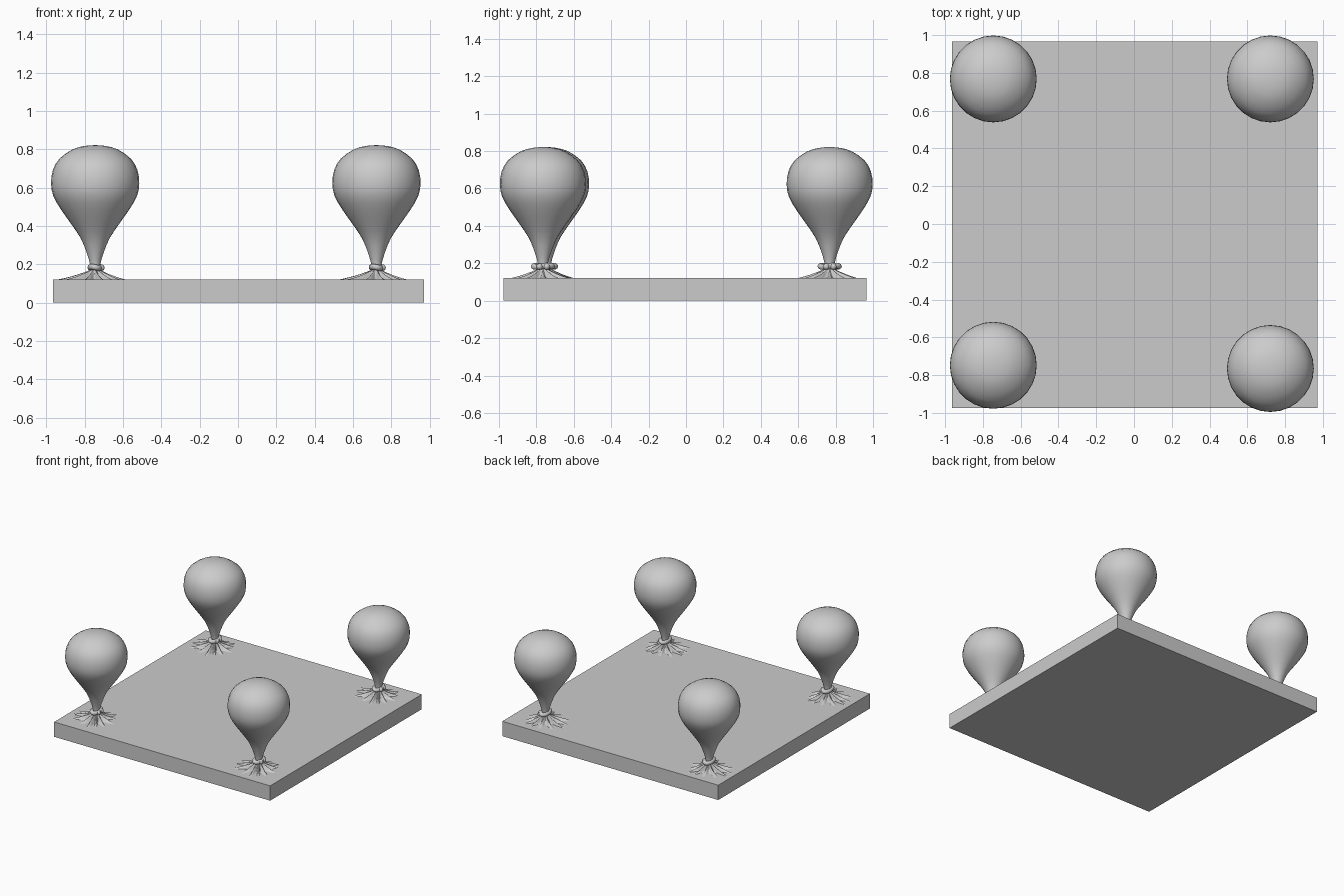
import bpy, bmesh, math, random
from mathutils import Vector

if "Cube" in bpy.data.objects:
    bpy.data.objects.remove(bpy.data.objects["Cube"])

random.seed(4)
TOP = 0.12
SEG = 28


def finish(bm, name, smooth=True):
    bmesh.ops.recalc_face_normals(bm, faces=bm.faces[:])
    me = bpy.data.meshes.new(name)
    bm.to_mesh(me)
    bm.free()
    for p in me.polygons:
        p.use_smooth = smooth
    ob = bpy.data.objects.new(name, me)
    bpy.context.collection.objects.link(ob)
    return ob


def bridge(bm, a, b):
    n = len(a)
    for i in range(n):
        bm.faces.new((a[i], a[(i + 1) % n], b[(i + 1) % n], b[i]))


def catmull(pts, steps):
    out = []
    v = [Vector(p) for p in pts]
    v = [v[0]] + v + [Vector((-v[-2].x, v[-2].y))]
    for i in range(1, len(v) - 2):
        a, b, c, d = v[i - 1:i + 3]
        for s in range(steps):
            t = s / steps
            out.append(0.5 * (2 * b + (c - a) * t + (2 * a - 5 * b + 4 * c - d) * t * t
                              + (3 * b - a - 3 * c + d) * t ** 3))
    return out


def make_balloon(name):
    # inflated teardrop body, revolved from a profile
    prof = [(0.026, 0.165), (0.027, 0.2), (0.044, 0.26), (0.075, 0.335), (0.125, 0.41),
            (0.178, 0.485), (0.218, 0.555), (0.23, 0.62), (0.221, 0.69), (0.187, 0.75),
            (0.118, 0.799), (0.055, 0.817), (0, 0.821)]
    bm = bmesh.new()
    prev = None
    for r, z in catmull(prof, 2):
        ring = [bm.verts.new((r * math.cos(math.tau * i / SEG), r * math.sin(math.tau * i / SEG), z))
                for i in range(SEG)]
        if prev:
            bridge(bm, prev, ring)
        prev = ring
    tip = bm.verts.new((0, 0, 0.821))
    for i in range(SEG):
        bm.faces.new((prev[i], prev[(i + 1) % SEG], tip))
    return finish(bm, name)


def make_knot(name):
    # tied band around the neck, longer along y
    bm = bmesh.new()
    n, m = 24, 10
    rings = []
    for i in range(n):
        a = math.tau * i / n
        ring = []
        for j in range(m):
            b = math.tau * j / m
            ring.append(bm.verts.new(((0.026 + 0.014 * math.cos(b)) * math.cos(a),
                                      (0.047 + 0.018 * math.cos(b)) * math.sin(a),
                                      0.184 + 0.016 * math.sin(b) + 0.003 * math.sin(2 * a))))
        rings.append(ring)
    for i in range(n):
        bridge(bm, rings[i], rings[(i + 1) % n])
    # small twisted lump where the band crosses itself
    for x, y in ((0.032, -0.018), (0.03, 0.02)):
        lump = bmesh.ops.create_uvsphere(bm, u_segments=12, v_segments=8, radius=0.017)["verts"]
        bmesh.ops.translate(bm, verts=lump, vec=(x, y, 0.182))
    return finish(bm, name)


def make_skirt(name):
    # wrinkled mouth of the balloon spread over the slab in uneven fingers
    bm = bmesh.new()
    fingers, per = 13, 8
    n = fingers * per
    reach = [random.uniform(0.15, 0.21) for _ in range(fingers)]
    prev = None
    for t in (0, 0.1, 0.22, 0.36, 0.5, 0.65, 0.82, 1):
        ring = []
        for i in range(n):
            a = math.tau * i / n
            k = (i + per // 2) // per % fingers
            crest = (0.5 + 0.5 * math.cos(a * fingers)) ** 1.5
            edge = 0.105 + (reach[k] - 0.105) * crest
            r = 0.024 + (edge - 0.024) * t
            z = TOP + 0.052 * (1 - t) ** 2 + 0.012 * (crest - 0.4) * math.sin(math.pi * t)
            if t == 1:
                z = TOP - 0.001
            aa = a + 0.12 * t * math.sin(3 * a)
            ring.append(bm.verts.new((r * math.cos(aa), r * math.sin(aa), max(z, TOP - 0.001))))
        if prev:
            bridge(bm, prev, ring)
        prev = ring
    return finish(bm, name)


# flat square slab
bm = bmesh.new()
bmesh.ops.create_cube(bm, size=1)
for v in bm.verts:
    v.co = Vector((v.co.x * 1.935 + 0.003, v.co.y * 1.94 - 0.005, (v.co.z + 0.5) * TOP))
finish(bm, "slab", False)

# one balloon set at each corner
corners = [("back_left", -0.745, 0.768), ("back_right", 0.722, 0.768),
           ("front_left", -0.745, -0.748), ("front_right", 0.722, -0.765)]
parts = [make_balloon("balloon"), make_knot("knot"), make_skirt("skirt")]
for c, (label, x, y) in enumerate(corners):
    for part in parts:
        base = part.name.split("_")[0]
        ob = part if c == 3 else part.copy()
        if c < 3:
            bpy.context.collection.objects.link(ob)
        ob.name = base + "_" + label
        ob.location = (x, y, 0)
